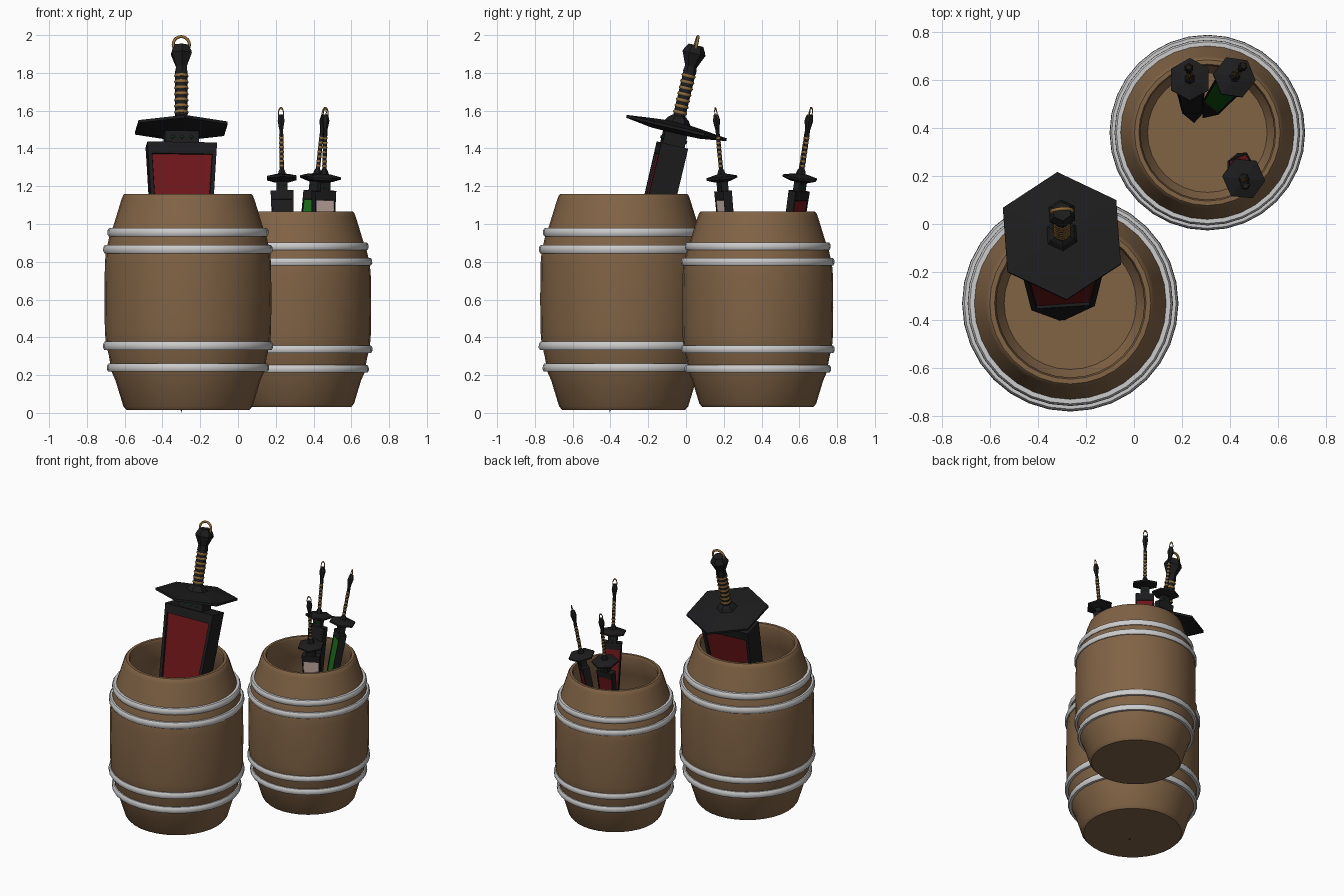
import bpy, bmesh
from math import pi, sin, cos, radians
from mathutils import Matrix, Vector

if "Cube" in bpy.data.objects:
    bpy.data.objects.remove(bpy.data.objects["Cube"])


def material(name, rgb):
    m = bpy.data.materials.new(name)
    m.diffuse_color = (*rgb, 1)
    m.use_nodes = True
    m.node_tree.nodes["Principled BSDF"].inputs["Base Color"].default_value = m.diffuse_color
    return m


WOOD = material("wood", (0.22, 0.125, 0.06))
BLACK = material("black_steel", (0.012, 0.012, 0.013))
BRASS = material("brass", (0.28, 0.15, 0.04))
RED = material("red_panel", (0.16, 0.008, 0.01))
GREEN = material("green_panel", (0.01, 0.16, 0.01))
PALE = material("pale_panel", (0.6, 0.45, 0.4))
GEM = material("green_gem", (0.01, 0.08, 0.02))


def finish(bm, name, matrix, mats=(), smooth=None):
    bmesh.ops.recalc_face_normals(bm, faces=bm.faces)
    me = bpy.data.meshes.new(name)
    bm.to_mesh(me)
    bm.free()
    for m in mats:
        me.materials.append(m)
    ob = bpy.data.objects.new(name, me)
    bpy.context.collection.objects.link(ob)
    ob.matrix_world = matrix
    if smooth:
        bpy.ops.object.select_all(action='DESELECT')
        ob.select_set(True)
        bpy.context.view_layer.objects.active = ob
        bpy.ops.object.shade_smooth_by_angle(angle=radians(smooth))
    return ob


def lathe(bm, profile, sides, closed=False, phase=0.0):
    """Revolve (radius, z) points around z; zero radius becomes a pole."""
    rings = []
    for r, z in profile:
        n = sides if r > 0 else 1
        rings.append([bm.verts.new((r * cos(phase + 2 * pi * i / sides),
                                    r * sin(phase + 2 * pi * i / sides), z)) for i in range(n)])
    pairs = list(zip(rings, rings[1:])) + ([(rings[-1], rings[0])] if closed else [])
    for a, b in pairs:
        for i in range(sides):
            j = (i + 1) % sides
            quad = [a[i % len(a)], a[j % len(a)], b[j % len(b)], b[i % len(b)]]
            bm.faces.new(list(dict.fromkeys(quad)))


def circle_profile(major, minor, z, n):
    return [(major + minor * cos(2 * pi * k / n), z + minor * sin(2 * pi * k / n)) for k in range(n)]


# ---- barrels -------------------------------------------------------------
BARREL = [(0, .015), (.325, .015), (.342, .035), (.383, .17), (.405, .22), (.418, .3),
          (.435, .37), (.44, .43), (.442, .6), (.44, .79), (.435, .85), (.417, .93),
          (.395, .99), (.352, 1.13), (.343, 1.152), (.335, 1.16), (.315, 1.16), (.308, 1.14),
          (.36, .98), (.4, .82), (.408, .6), (.4, .4), (.36, .2), (.275, .05), (0, .05)]
HOOPS = [(.24, .412), (.355, .433), (.867, .432), (.957, .41)]


def barrel(label, x, y, z, s):
    mat = Matrix.Translation((x, y, z)) @ Matrix.Scale(s, 4)
    bm = bmesh.new()
    lathe(bm, BARREL, 32)
    finish(bm, label + "_barrel", mat, [WOOD], 40)
    bm = bmesh.new()
    for hz, r in HOOPS:
        lathe(bm, [(r - .02, hz - .022), (r + .01, hz - .022), (r + .017, hz - .01),
                   (r + .016, hz + .01), (r + .008, hz + .022), (r - .02, hz + .022)], 32, True)
    finish(bm, label + "_barrel_hoops", mat, [], 40)


barrel("large", -.265, -.33, 0, 1)
barrel("small", .305, .38, .017, .904)


# ---- swords --------------------------------------------------------------
def sword(label, tip, top, width, turn, front):
    tip, axis = Vector(tip), Vector(top) - Vector(tip)
    lean = Vector((0, 0, 1)).rotation_difference(axis).to_matrix().to_4x4()
    mat = (Matrix.Translation(tip) @ lean @ Matrix.Rotation(radians(turn), 4, 'Z')
           @ Matrix.Diagonal((width, width, axis.length / 2.055, 1)))

    # blade with recessed panels on both broad sides
    bm = bmesh.new()
    point = bm.verts.new((0, 0, 0))
    loops = [[bm.verts.new((sx * w, sy * d, z)) for sx, sy in ((-1, -1), (1, -1), (1, 1), (-1, 1))]
             for z, w, d in ((.55, .132, .073), (1.415, .182, .073), (1.457, .185, .073))]
    panels = []
    for i in range(4):
        j = (i + 1) % 4
        bm.faces.new((point, loops[0][j], loops[0][i]))
        for k in (0, 1):
            f = bm.faces.new((loops[k][i], loops[k][j], loops[k + 1][j], loops[k + 1][i]))
            if k == 0 and i in (0, 2):
                panels.append(f)
    bm.faces.new(loops[2])
    bmesh.ops.recalc_face_normals(bm, faces=bm.faces)
    for slot, f in enumerate(panels, 1):
        bmesh.ops.inset_individual(bm, faces=[f], thickness=.03)
        bmesh.ops.inset_individual(bm, faces=[f], thickness=.003, depth=-.012)
        f.material_index = slot
    finish(bm, label + "_blade", mat, [BLACK, front, RED])

    # collar between blade and guard
    bm = bmesh.new()
    bmesh.ops.create_cube(bm, size=1, matrix=Matrix.Translation((0, 0, 1.495))
                          @ Matrix.Diagonal((.18, .12, .1, 1)))
    finish(bm, label + "_collar", mat, [BLACK])

    # gems on both sides of the collar
    bm = bmesh.new()
    for x in (-.05, 0, .05):
        for y in (-.06, .06):
            bmesh.ops.create_icosphere(bm, subdivisions=1, radius=.011,
                                       matrix=Matrix.Translation((x, y, 1.487)))
    finish(bm, label + "_gems", mat, [GEM])

    # six-sided guard plate with raised centre
    bm = bmesh.new()
    lathe(bm, [(0, 1.52), (.13, 1.522), (.273, 1.542), (.273, 1.557), (.135, 1.572), (.07, 1.578),
               (.055, 1.6), (.036, 1.615), (0, 1.615)], 6, phase=pi / 2)
    finish(bm, label + "_guard", mat, [BLACK])

    # grip and its wrapped rings
    bm = bmesh.new()
    lathe(bm, [(0, 1.6), (.033, 1.6), (.033, 1.86), (0, 1.86)], 12)
    finish(bm, label + "_grip", mat, [BLACK], 40)
    bm = bmesh.new()
    for i in range(7):
        lathe(bm, circle_profile(.031, .008, 1.635 + .033 * i, 6), 14, True)
    finish(bm, label + "_grip_rings", mat, [BRASS], 60)

    # faceted pommel
    bm = bmesh.new()
    lathe(bm, [(0, 1.85), (.036, 1.85), (.032, 1.885), (.062, 1.955), (.058, 1.968),
               (.04, 2.0), (0, 2.0)], 6, phase=pi / 2)
    finish(bm, label + "_pommel", mat, [BLACK])

    # hanging ring on the pommel
    bm = bmesh.new()
    lathe(bm, circle_profile(.043, .008, 0, 8), 20, True)
    finish(bm, label + "_pommel_ring",
           mat @ Matrix.Translation((0, 0, 2.004)) @ Matrix.Rotation(pi / 2, 4, 'X'), [BRASS], 60)


sword("great_sword", (-.3, -.405, 0), (-.3, .065, 2.0), 1, 4, RED)
sword("back_left_sword", (.25, .42, .09), (.227, .66, 1.62), .33, 0, BLACK)
sword("back_right_sword", (.285, .44, .09), (.46, .665, 1.62), .33, -38, GREEN)
sword("front_sword", (.43, .295, .09), (.465, .155, 1.62), .33, 24, PALE)
